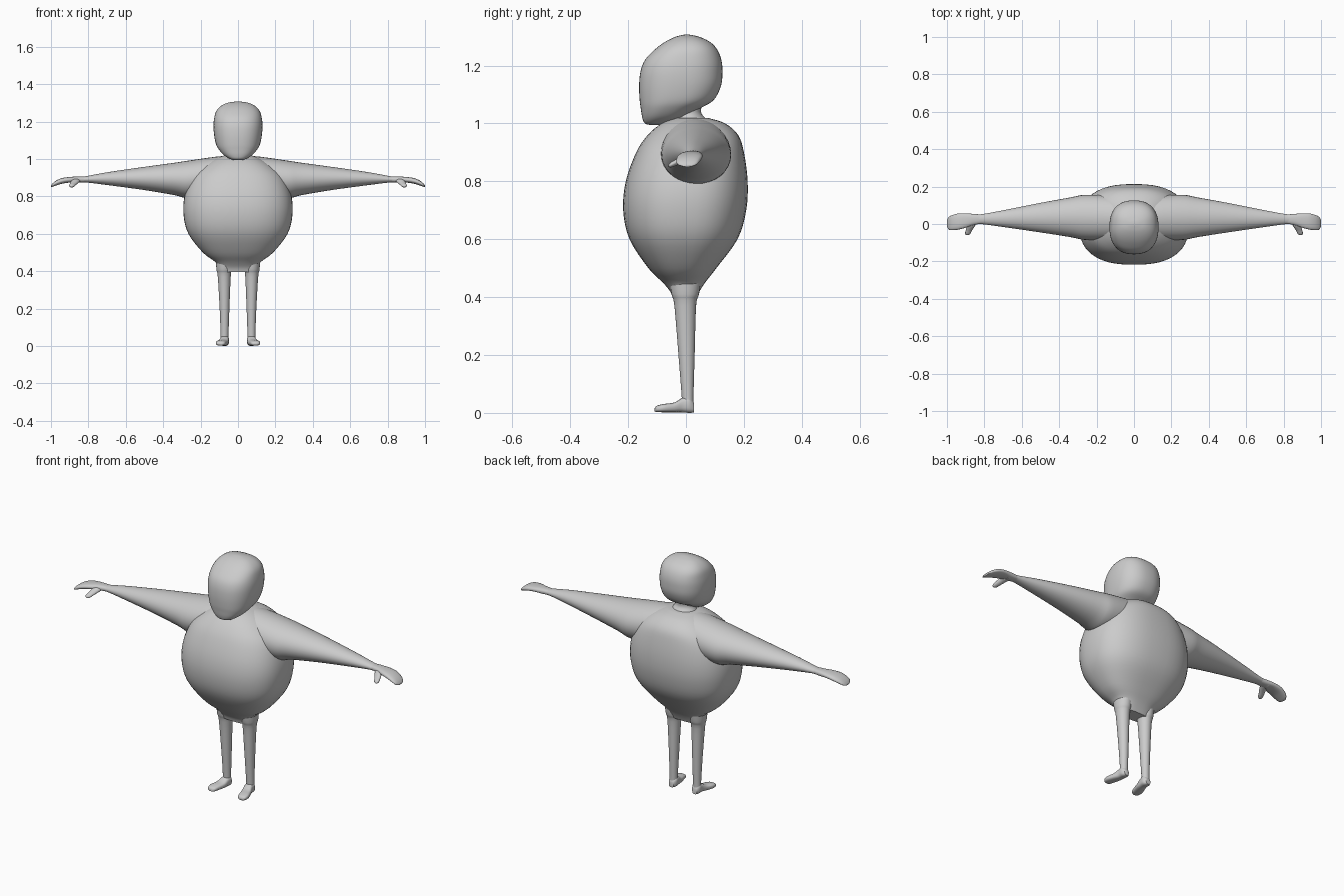
import bpy, bmesh, math
from mathutils import Vector

cube = bpy.data.objects.get("Cube")
if cube:
    bpy.data.objects.remove(cube, do_unlink=True)

grey = bpy.data.materials.new("plain grey")
grey.use_nodes = True
colour = (0.6, 0.6, 0.6, 1)
grey.diffuse_color = colour
grey.node_tree.nodes["Principled BSDF"].inputs["Base Color"].default_value = colour


def spline(rows, steps):
    """Smoothly interpolate the section rows."""
    rows = [Vector(r) for r in rows]
    out = []
    for i in range(len(rows) - 1):
        p, q = rows[i], rows[i + 1]
        before, after = rows[max(i - 1, 0)], rows[min(i + 2, len(rows) - 1)]
        m, n = (q - before) / 2, (after - p) / 2
        for s in range(steps):
            t = s / steps
            h = t * t * (3 - 2 * t)
            out.append(p * (1 - h) + q * h + m * (t * (1 - t) ** 2) - n * (t * t * (1 - t)))
    return out + [rows[-1]]


def loft(name, axis, rows, power=2, sides=32, steps=4, mirror=False):
    """Skin rounded sections: (position, low a, high a, low b, high b)."""
    order = {"x": (1, 2, 0), "y": (0, 2, 1), "z": (0, 1, 2)}[axis]
    bm = bmesh.new()
    rings = []
    for pos, a0, a1, b0, b1 in spline(rows, steps):
        ring = []
        for k in range(sides):
            ang = math.tau * k / sides
            u, v = (math.copysign(abs(w) ** (2 / power), w)
                    for w in (math.cos(ang), math.sin(ang)))
            co = Vector((0, 0, 0))
            co[order[0]] = (a0 + a1 + (a1 - a0) * u) / 2
            co[order[1]] = (b0 + b1 + (b1 - b0) * v) / 2
            co[order[2]] = pos
            ring.append(bm.verts.new(co))
        rings.append(ring)
    for r, s in zip(rings, rings[1:]):
        for k in range(sides):
            j = (k + 1) % sides
            bm.faces.new((r[k], r[j], s[j], s[k]))
    bm.faces.new(rings[0])
    bm.faces.new(rings[-1])
    bmesh.ops.recalc_face_normals(bm, faces=bm.faces)
    mesh = bpy.data.meshes.new(name)
    bm.to_mesh(mesh)
    bm.free()
    mesh.materials.append(grey)
    obj = bpy.data.objects.new(name, mesh)
    bpy.context.collection.objects.link(obj)
    if mirror:
        obj.modifiers.new("Mirror", "MIRROR").use_mirror_merge = False
    bpy.ops.object.select_all(action="DESELECT")
    obj.select_set(True)
    bpy.context.view_layer.objects.active = obj
    bpy.ops.object.shade_smooth_by_angle(angle=math.radians(50))
    return obj


def symmetric(rows):
    """Expand (z, half width, front, back) rows."""
    return [(z, -w, w, f, b) for z, w, f, b in rows]


# Round torso
loft("torso", "z", symmetric([
    (.395, .1, -.045, .035), (.42, .106, -.055, .047), (.45, .122, -.08, .066),
    (.5, .188, -.13, .105), (.6, .265, -.195, .178), (.7, .291, -.217, .208),
    (.8, .286, -.208, .213), (.9, .25, -.172, .2), (.96, .19, -.132, .18),
    (1, .125, -.085, .135), (1.018, .075, -.045, .08)]), power=2.5, sides=48)

# Short neck
loft("neck", "z", symmetric([
    (.99, .09, -.07, .1), (1.015, .065, -.045, .07),
    (1.04, .052, -.04, .052), (1.08, .055, -.05, .06)]))

# Head with a forward chin
loft("head", "z", symmetric([
    (.994, .02, -.12, -.085), (1, .042, -.142, -.065), (1.02, .075, -.151, -.01),
    (1.05, .102, -.156, .045), (1.08, .118, -.16, .095), (1.13, .128, -.162, .121),
    (1.18, .131, -.157, .126), (1.22, .127, -.141, .122), (1.255, .117, -.108, .108),
    (1.28, .096, -.075, .085), (1.297, .066, -.042, .052),
    (1.305, .03, -.015, .022), (1.307, .004, 0, .006)]), power=2.4, sides=48)

# Tapered arms
loft("arms", "x", [
    (.04, -.07, .13, .86, 1.018), (.12, -.085, .15, .81, 1.012),
    (.26, -.085, .156, .79, .992), (.34, -.07, .142, .807, .98),
    (.5, -.045, .113, .834, .958), (.7, -.016, .073, .861, .929),
    (.82, 0, .052, .875, .907), (.87, -.005, .053, .872, .905)], mirror=True)

# Flat drooping hands
loft("hands", "x", [
    (.82, .001, .051, .876, .906), (.86, -.006, .054, .874, .906),
    (.9, -.02, .057, .874, .904), (.94, -.03, .056, .868, .898),
    (.97, -.033, .048, .859, .886), (.99, -.03, .038, .852, .871),
    (1, -.012, .022, .85, .858)], power=2.4, sides=24, mirror=True)

# Thumbs reaching forward and down
loft("thumbs", "y", [
    (-.06, .885, .897, .85, .858), (-.052, .875, .903, .848, .866),
    (-.035, .866, .9, .854, .876), (-.01, .85, .892, .866, .893),
    (.015, .838, .885, .875, .9)], sides=16, mirror=True)

# Slim legs
loft("legs", "z", [
    (.02, .052, .094, -.014, .026), (.06, .051, .093, -.015, .026),
    (.2, .046, .098, -.026, .03), (.37, .039, .108, -.04, .035),
    (.41, .033, .115, -.05, .045), (.47, .025, .12, -.06, .055)],
    sides=24, mirror=True)

# Feet, turned slightly outward
loft("feet", "y", [
    (-.108, .082, .102, .005, .016), (-.1, .07, .115, .003, .025),
    (-.075, .062, .118, .002, .031), (-.04, .053, .107, .002, .036),
    (-.012, .049, .097, .002, .052), (.012, .048, .095, 0, .055),
    (.028, .058, .086, .002, .034)], power=2.7, sides=24, mirror=True)
